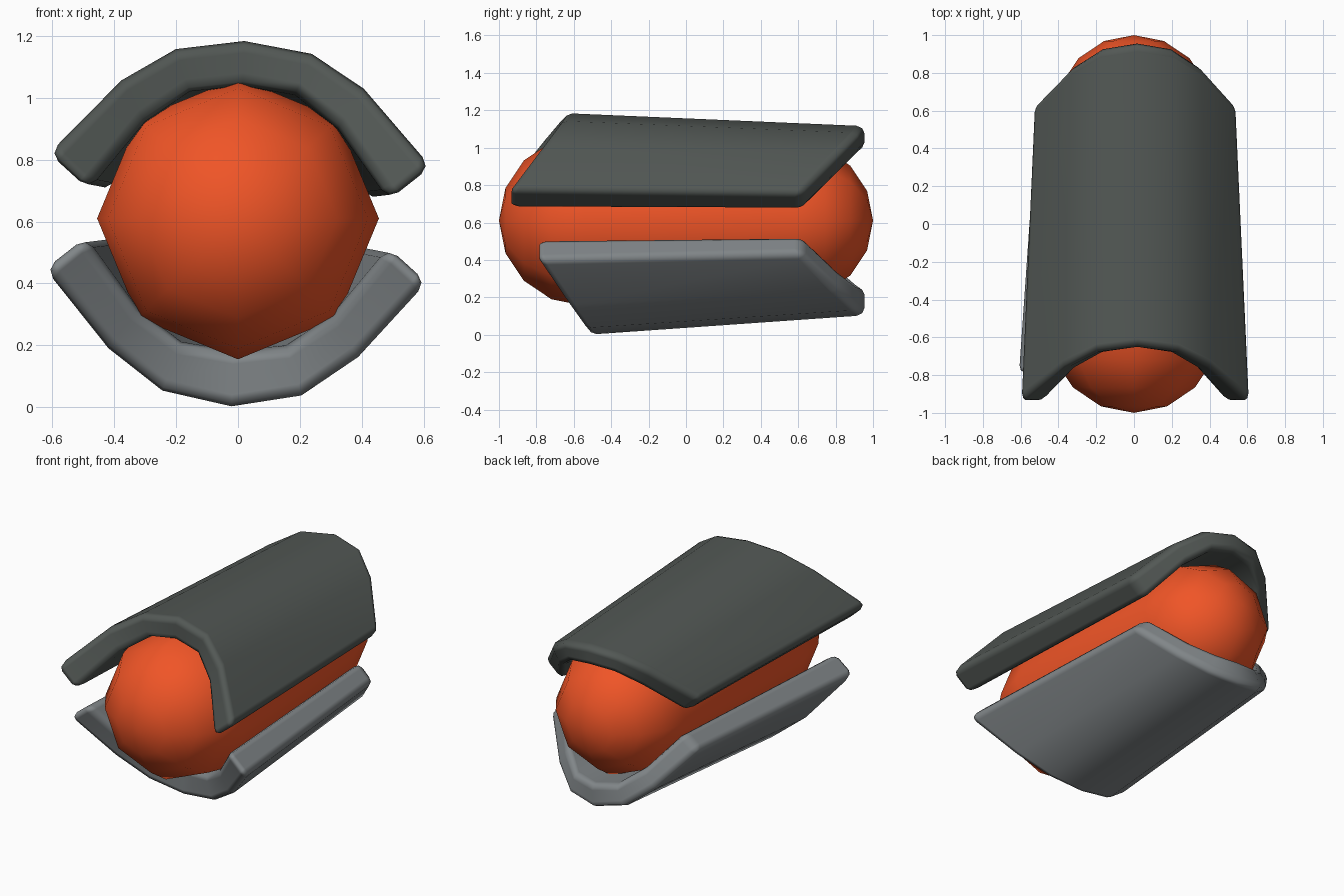
import bpy, bmesh, math

if "Cube" in bpy.data.objects:
    bpy.data.objects.remove(bpy.data.objects["Cube"])

AXIS_Z = 0.61


def make_object(name, bm, color, angle):
    bmesh.ops.recalc_face_normals(bm, faces=bm.faces[:])
    me = bpy.data.meshes.new(name)
    bm.to_mesh(me)
    bm.free()
    ob = bpy.data.objects.new(name, me)
    bpy.context.collection.objects.link(ob)
    mat = bpy.data.materials.new(name + "_paint")
    mat.diffuse_color = (*color, 1)
    mat.use_nodes = True
    mat.node_tree.nodes["Principled BSDF"].inputs["Base Color"].default_value = mat.diffuse_color
    me.materials.append(mat)
    bpy.ops.object.select_all(action='DESELECT')
    ob.select_set(True)
    bpy.context.view_layer.objects.active = ob
    bpy.ops.object.shade_smooth_by_angle(angle=math.radians(angle))
    return ob


def bridge(bm, a, b):
    n = len(a)
    for i in range(n):
        j = (i + 1) % n
        bm.faces.new((a[i], a[j], b[j], b[i]))


# Capsule core: eight sides, domed ends, slightly narrower at the back
def capsule(name, r_front, r_back, color):
    bm = bmesh.new()
    steps = [math.radians(22.5 * k) for k in (1, 2, 3, 4)]
    path = [(-1 + r_front - r_front * math.cos(t), r_front * math.sin(t)) for t in steps]
    path += [(1 - r_back + r_back * math.cos(t), r_back * math.sin(t)) for t in reversed(steps)]
    rings = []
    for y, r in path:
        rings.append([bm.verts.new((r * math.cos(k * math.pi / 4), y,
                                    AXIS_Z + r * math.sin(k * math.pi / 4))) for k in range(8)])
    for a, b in zip(rings, rings[1:]):
        bridge(bm, a, b)
    for ring, y in ((rings[0], -1), (rings[-1], 1)):
        tip = bm.verts.new((0, y, AXIS_Z))
        for k in range(8):
            bm.faces.new((ring[k], ring[(k + 1) % 8], tip))
    return make_object(name, bm, color, 60)


# Curved plate: arched section lofted between slanted ends
def shell(name, outer, inner, front, back, taper, side, color):
    def full(half):
        return [(-x, z) for x, z in reversed(half[1:])] + half

    out, inn = full(outer), full(inner)
    top, low = outer[0][1], outer[-1][1]
    turn = math.radians(-2)
    bm = bmesh.new()

    def row(points, ends):
        verts = []
        for (x, z), (_, oz) in zip(points, out):
            f = (top - oz) / (top - low)
            y = ends[0] + (ends[1] - ends[0]) * f
            s = 1 - taper * (y - front[0])
            sx, sz = x * s, side * z * s
            verts.append(bm.verts.new((sx * math.cos(turn) - sz * math.sin(turn), y,
                                       AXIS_Z + sx * math.sin(turn) + sz * math.cos(turn))))
        return verts

    fo, fi = row(out, front), row(inn, front)
    bo, bi = row(out, back), row(inn, back)
    bridge(bm, fo + fi[::-1], bo + bi[::-1])
    for o, i in ((fo, fi), (bo, bi)):
        for k in range(len(o) - 1):
            bm.faces.new((o[k], o[k + 1], i[k + 1], i[k]))
    ob = make_object(name, bm, color, 180)
    bev = ob.modifiers.new("rounded_edges", 'BEVEL')
    bev.width = 0.04
    bev.segments = 2
    bev.limit_method = 'ANGLE'
    bev.angle_limit = math.radians(48)
    bev.harden_normals = True
    return ob


capsule("core", 0.455, 0.415, (0.87, 0.09, 0.02))
inner_arc = [(0, 0.43), (0.17, 0.405), (0.31, 0.30), (0.475, 0.075)]
shell("upper_shell", [(0, 0.575), (0.22, 0.54), (0.39, 0.43), (0.605, 0.185)], inner_arc,
      (-0.65, -0.95), (0.955, 0.62), 0.075, 1, (0.085, 0.097, 0.09))
shell("lower_shell", [(0, 0.61), (0.225, 0.565), (0.40, 0.43), (0.60, 0.18)], inner_arc,
      (-0.52, -0.80), (0.955, 0.62), 0.115, -1, (0.22, 0.24, 0.25))
